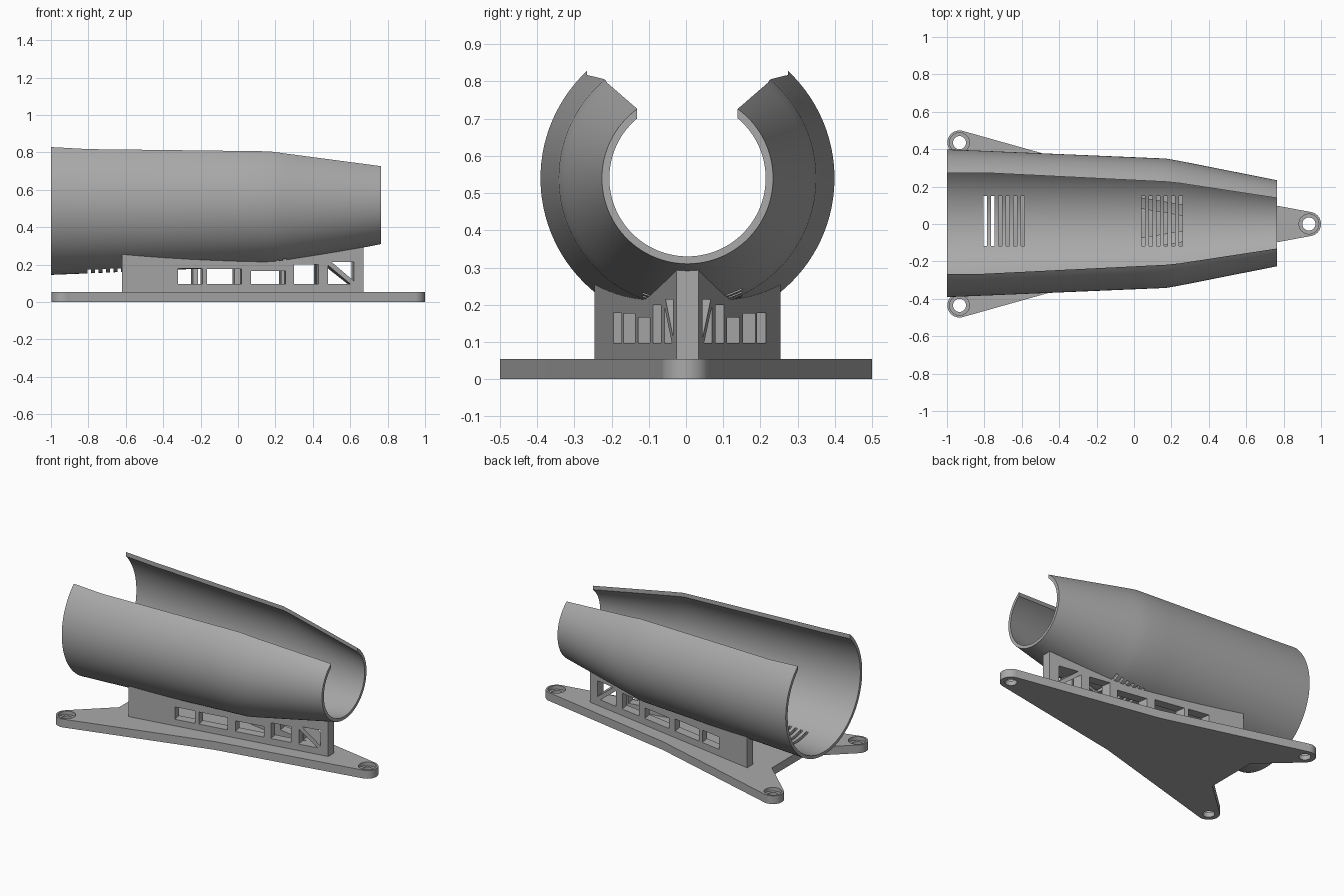
import bpy
import bmesh
from math import sin, cos, asin, acos, atan2, pi, hypot
from mathutils import Vector

default = bpy.data.objects.get("Cube")
if default:
    bpy.data.objects.remove(default, do_unlink=True)

grey = bpy.data.materials.new("plain_grey")
grey.use_nodes = True
grey.diffuse_color = (0.4, 0.4, 0.4, 1)
grey.node_tree.nodes["Principled BSDF"].inputs["Base Color"].default_value = (0.4, 0.4, 0.4, 1)

AXIS_Y, AXIS_Z = 0.004, 0.54      # centre line of the cradle
WALL = 0.02
# x position, outer radius, half width of the open top
PROFILE = [(-1, 0.395, 0.27), (-0.8, 0.387, 0.27), (0.17, 0.346, 0.222),
           (0.24, 0.334, 0.215), (0.765, 0.23, 0.135)]


def finish(name, bm):
    bmesh.ops.recalc_face_normals(bm, faces=bm.faces[:])
    mesh = bpy.data.meshes.new(name)
    bm.to_mesh(mesh)
    bm.free()
    mesh.materials.append(grey)
    obj = bpy.data.objects.new(name, mesh)
    bpy.context.collection.objects.link(obj)
    return obj


def activate(obj):
    bpy.ops.object.select_all(action='DESELECT')
    obj.select_set(True)
    bpy.context.view_layer.objects.active = obj


def cut(obj, cutter):
    mod = obj.modifiers.new("cut", 'BOOLEAN')
    mod.operation = 'DIFFERENCE'
    mod.solver = 'EXACT'
    mod.object = cutter
    activate(obj)
    bpy.ops.object.modifier_apply(modifier=mod.name)
    bpy.data.objects.remove(cutter, do_unlink=True)


def prism(bm, points, shift):
    """Closed prism: a polygon swept along a vector."""
    low = [bm.verts.new(p) for p in points]
    high = [bm.verts.new(Vector(p) + Vector(shift)) for p in points]
    bm.faces.new(low)
    bm.faces.new(high)
    for i in range(len(low)):
        j = (i + 1) % len(low)
        bm.faces.new((low[i], low[j], high[j], high[i]))


def loft(bm, rings, caps=True):
    """Skin closed rings of points."""
    rows = [[bm.verts.new(p) for p in ring] for ring in rings]
    n = len(rows[0])
    for a, b in zip(rows, rows[1:]):
        for i in range(n):
            j = (i + 1) % n
            bm.faces.new((a[i], a[j], b[j], b[i]))
    if caps:
        bm.faces.new(rows[0])
        bm.faces.new(rows[-1])
    return rows


def section(x):
    for a, b in zip(PROFILE, PROFILE[1:]):
        if x <= b[0]:
            t = (x - a[0]) / (b[0] - a[0])
            return a[1] + t * (b[1] - a[1]), a[2] + t * (b[2] - a[2])
    return PROFILE[-1][1:]


def arc(x, r, start, stop, n):
    """Points around the centre line, angles measured from straight up."""
    angles = [start + (stop - start) * i / n for i in range(n + 1)]
    return [(x, AXIS_Y + r * sin(a), AXIS_Z + r * cos(a)) for a in angles]


# Open tapered cradle
SEG = 80
stations = sorted([p[0] for p in PROFILE] + [-0.82, -0.57, 0.02, 0.28])
bm = bmesh.new()
rings = []
for x in stations:
    r, half = section(x)
    a, b = asin(half / r), asin(half / (r - WALL))
    rings.append(arc(x, r, a, 2 * pi - a, SEG) + arc(x, r - WALL, 2 * pi - b, b, SEG))
rows = loft(bm, rings, caps=False)
for row in (rows[0], rows[-1]):
    for i in range(SEG):
        bm.faces.new((row[i], row[i + 1], row[-2 - i], row[-1 - i]))
cradle = finish("cradle", bm)

# Two groups of drain slots through the cradle floor
bm = bmesh.new()
for first in (-0.795, 0.05):
    for i in range(6):
        x = first + 0.04 * i
        prism(bm, [(x - 0.009, -0.117, 0.1), (x + 0.009, -0.117, 0.1),
                   (x + 0.009, 0.15, 0.1), (x - 0.009, 0.15, 0.1)], (0, 0, 0.3))
cut(cradle, finish("slot_cutter", bm))
activate(cradle)
bpy.ops.object.shade_smooth_by_angle(angle=0.5)

# Base plate with three rounded lugs
LUG_R, BASE_H = 0.065, 0.054
TIP, FOOT = (0.935, 0), (-0.933, 0.435)
SIDE, NOTCH = (0, 0.24), (-0.74, 0.17)


def mirror(p):
    return (p[0], -p[1])


def lug_arc(c, before, after, n=20):
    """Arc of a lug joined by tangents to its neighbouring corners."""
    def tangent(p, sign):
        dx, dy = p[0] - c[0], p[1] - c[1]
        return atan2(dy, dx) + sign * acos(LUG_R / hypot(dx, dy))
    a, b = tangent(before, 1), tangent(after, -1)
    while b < a:
        b += 2 * pi
    while b - a > 2 * pi:
        b -= 2 * pi
    return [(c[0] + LUG_R * cos(a + (b - a) * i / n),
             c[1] + LUG_R * sin(a + (b - a) * i / n)) for i in range(n + 1)]


outline = (lug_arc(TIP, mirror(SIDE), SIDE) + [SIDE]
           + lug_arc(FOOT, SIDE, NOTCH) + [NOTCH, mirror(NOTCH)]
           + lug_arc(mirror(FOOT), mirror(NOTCH), mirror(SIDE)) + [mirror(SIDE)])
bm = bmesh.new()
prism(bm, [(x, y, 0) for x, y in outline], (0, 0, BASE_H))
base = finish("base_plate", bm)

# Screw holes with counterbores
for radius, bottom in ((0.035, -0.1), (0.053, 0.03)):
    bm = bmesh.new()
    for cx, cy in (TIP, FOOT, mirror(FOOT)):
        ring = [(cx + radius * cos(2 * pi * i / 32), cy + radius * sin(2 * pi * i / 32), bottom)
                for i in range(32)]
        prism(bm, ring, (0, 0, 0.3))
    cut(base, finish("hole_cutter", bm))
activate(base)
bpy.ops.object.shade_smooth_by_angle(angle=0.5)

# V-shaped support wall
NOSE, TAIL, HALF = 0.67, -0.62, 0.03
SLOPE = 0.1705


def outer_y(x):
    return HALF + (NOSE - x) * SLOPE


wide = outer_y(TAIL)
apex = NOSE - HALF / SLOPE
plan = [(NOSE, -HALF), (NOSE, HALF), (TAIL, wide), (TAIL, wide - 2 * HALF),
        (apex, 0), (TAIL, 2 * HALF - wide), (TAIL, -wide)]
bm = bmesh.new()
prism(bm, [(x, y + AXIS_Y, BASE_H - 0.004) for x, y in plan], (0, 0, 0.31))
support = finish("support_wall", bm)

# Trim the wall to sit against the cradle
bm = bmesh.new()
loft(bm, [arc(x, section(x)[0] - WALL / 2, 0, 2 * pi * 95 / 96, 95) for x, _, _ in PROFILE])
cut(support, finish("seat_cutter", bm))

# Windows, the last one split by a diagonal brace
FLOOR = 0.097
windows = [[(a, FLOOR), (b, FLOOR), (b, top), (a, top)] for a, b, top in
           ((-0.32, -0.19, 0.178), (-0.165, 0.02, 0.176), (0.07, 0.255, 0.166), (0.3, 0.43, 0.2))]
windows.append([(0.48, FLOOR), (0.6, FLOOR), (0.48, 0.197)])
windows.append([(0.62, 0.112), (0.62, 0.214), (0.5, 0.214)])
normal = Vector((-SLOPE, 1, 0)).normalized()
bm = bmesh.new()
for shape in windows:
    start = [Vector((x, AXIS_Y - outer_y(x), z)) - normal * 0.02 for x, z in shape]
    prism(bm, start, normal * 0.8)
cut(support, finish("window_cutter", bm))
